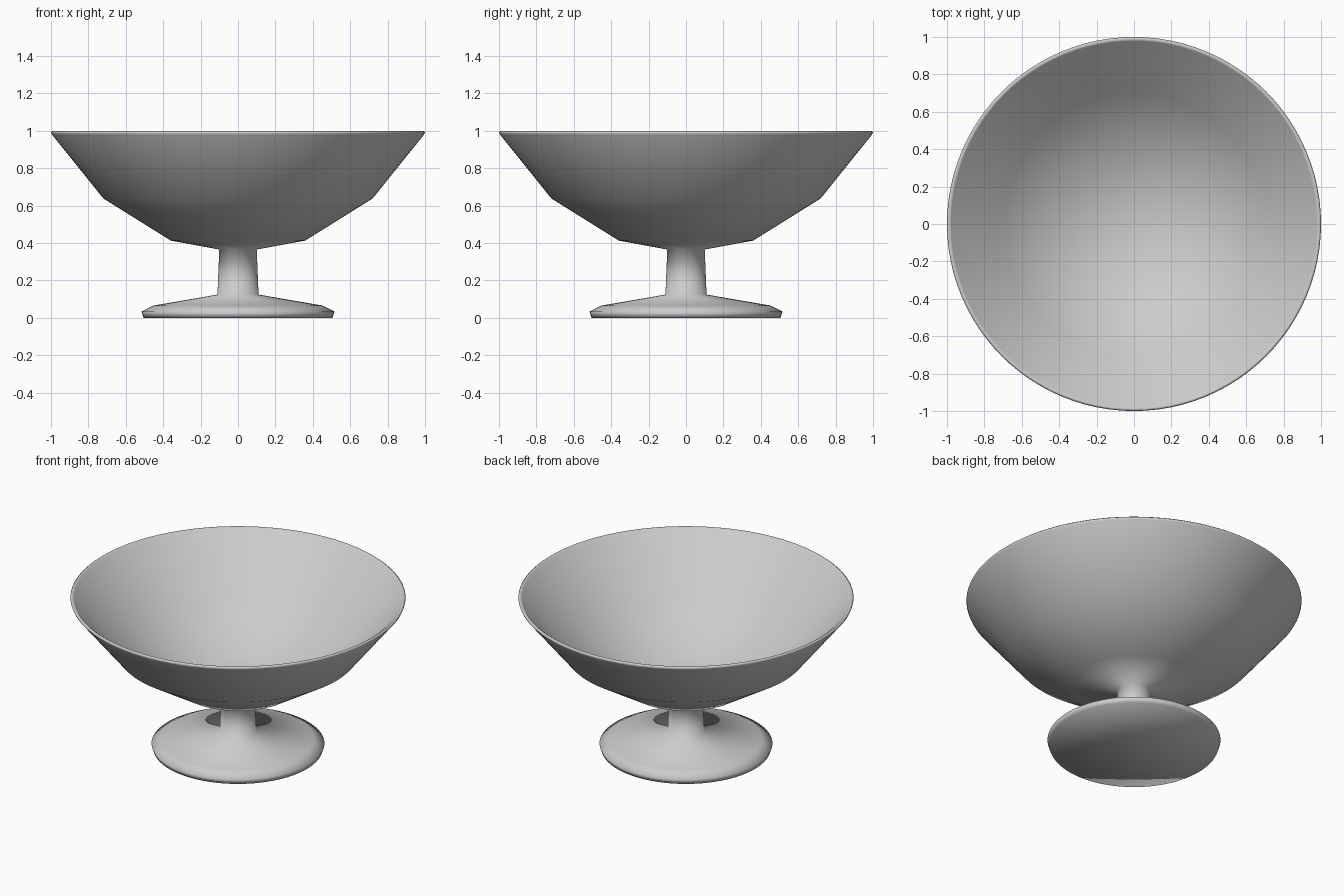
import bpy, bmesh, math

if "Cube" in bpy.data.objects:
    bpy.data.objects.remove(bpy.data.objects["Cube"])

SEGMENTS = 96


def lathe(name, profile):
    """Revolve an (r, z) profile around z; end points with r = 0 become poles."""
    bm = bmesh.new()
    rings = []
    for r, z in profile:
        if r == 0:
            rings.append([bm.verts.new((0, 0, z))] * SEGMENTS)
        else:
            rings.append([bm.verts.new((r * math.cos(math.tau * i / SEGMENTS),
                                        r * math.sin(math.tau * i / SEGMENTS), z))
                          for i in range(SEGMENTS)])
    for a, b in zip(rings, rings[1:]):
        for i in range(SEGMENTS):
            j = (i + 1) % SEGMENTS
            bm.faces.new(dict.fromkeys((a[i], a[j], b[j], b[i])))
    bmesh.ops.recalc_face_normals(bm, faces=bm.faces)
    for face in bm.faces:
        face.smooth = True
    mesh = bpy.data.meshes.new(name)
    bm.to_mesh(mesh)
    bm.free()
    obj = bpy.data.objects.new(name, mesh)
    bpy.context.collection.objects.link(obj)
    return obj


foot = [(0, 0), (0.505, 0), (0.516, 0.033), (0.45, 0.066)]
stem = [(0.11, 0.124), (0.10, 0.365)]
bowl_outside = [(0.36, 0.413), (0.72, 0.638), (0.995, 0.98)]
rim = [(1.0, 0.992), (0.99, 1.0), (0.978, 0.992)]
bowl_inside = [(0.70, 0.655), (0.35, 0.435), (0.10, 0.388), (0, 0.386)]

# One continuous turned piece, smooth all over
lathe("footed_bowl", foot + stem + bowl_outside + rim + bowl_inside)
